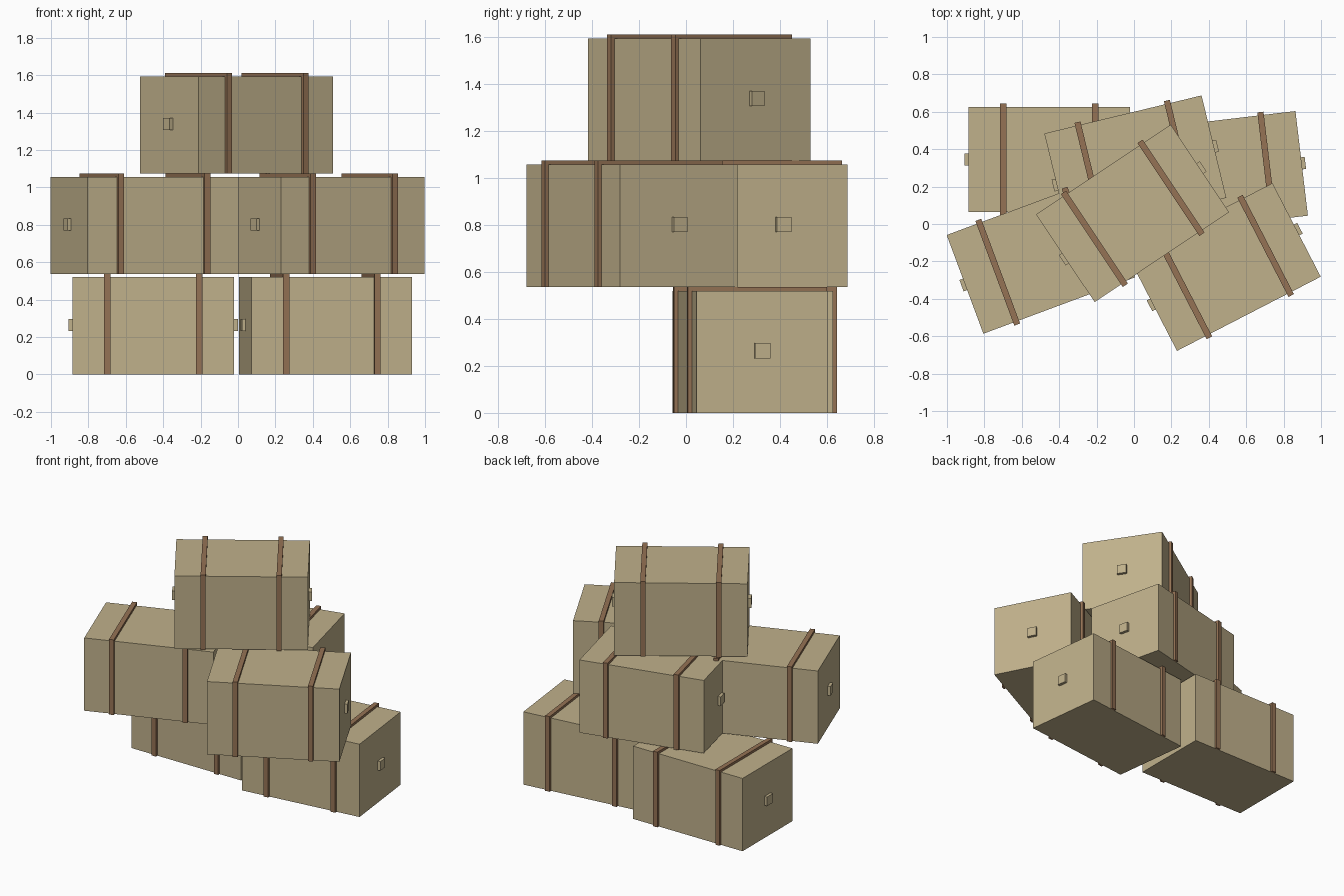
import bpy, bmesh, math
from mathutils import Matrix

if "Cube" in bpy.data.objects:
    bpy.data.objects.remove(bpy.data.objects["Cube"])

L, W, H = 0.865, 0.563, 0.52      # crate size
T = 0.017                         # strap thickness
LAYER = H + T                     # height of one stacked layer


def material(name, rgb):
    m = bpy.data.materials.new(name)
    m.diffuse_color = (*rgb, 1)
    m.use_nodes = True
    m.node_tree.nodes["Principled BSDF"].inputs["Base Color"].default_value = m.diffuse_color
    return m


tan = material("tan_canvas", (0.53, 0.44, 0.26))
brown = material("brown_leather", (0.30, 0.17, 0.09))


def finish(bm, name, mat, place):
    bmesh.ops.recalc_face_normals(bm, faces=bm.faces)
    mesh = bpy.data.meshes.new(name)
    bm.to_mesh(mesh)
    bm.free()
    mesh.materials.append(mat)
    ob = bpy.data.objects.new(name, mesh)
    ob.matrix_world = place
    bpy.context.collection.objects.link(ob)


def box(name, size, centre, mat, place):
    bm = bmesh.new()
    bmesh.ops.create_cube(bm, size=1, matrix=Matrix.Translation(centre) @ Matrix.Diagonal((*size, 1)))
    finish(bm, name, mat, place)


def strap(name, x, place, width=0.033):
    # U-shaped band over front, top and back, open underneath
    a, b = W / 2, W / 2 + T
    profile = [(-b, 0), (-b, H + T), (b, H + T), (b, 0), (a, 0), (a, H), (-a, H), (-a, 0)]
    bm = bmesh.new()
    face = bm.faces.new([bm.verts.new((x - width / 2, y, z)) for y, z in profile])
    ext = bmesh.ops.extrude_face_region(bm, geom=[face])
    moved = [v for v in ext["geom"] if isinstance(v, bmesh.types.BMVert)]
    bmesh.ops.translate(bm, verts=moved, vec=(width, 0, 0))
    finish(bm, name, brown, place)


def crate(name, x, y, layer, angle):
    place = Matrix.Translation((x, y, layer * LAYER)) @ Matrix.Rotation(math.radians(angle), 4, "Z")
    box(name, (L, W, H), (0, 0, H / 2), tan, place)
    for side, s in (("left", -1), ("right", 1)):
        strap(f"{name}_{side}_strap", s * 0.246, place)
        box(f"{name}_{side}_handle", (0.04, 0.065, 0.065), (s * L / 2, 0, 0.265), tan, place)


# bottom layer
crate("bottom_left_crate", -0.453, 0.345, 0, 0)
crate("bottom_right_crate", 0.467, 0.273, 0, 6.8)
# middle layer
crate("middle_left_crate", -0.498, -0.172, 1, 20.4)
crate("middle_right_crate", 0.485, -0.230, 1, 27.3)
crate("middle_back_crate", 0.007, 0.312, 1, 13.6)
# top
crate("top_crate", -0.007, 0.057, 2, 33.7)
